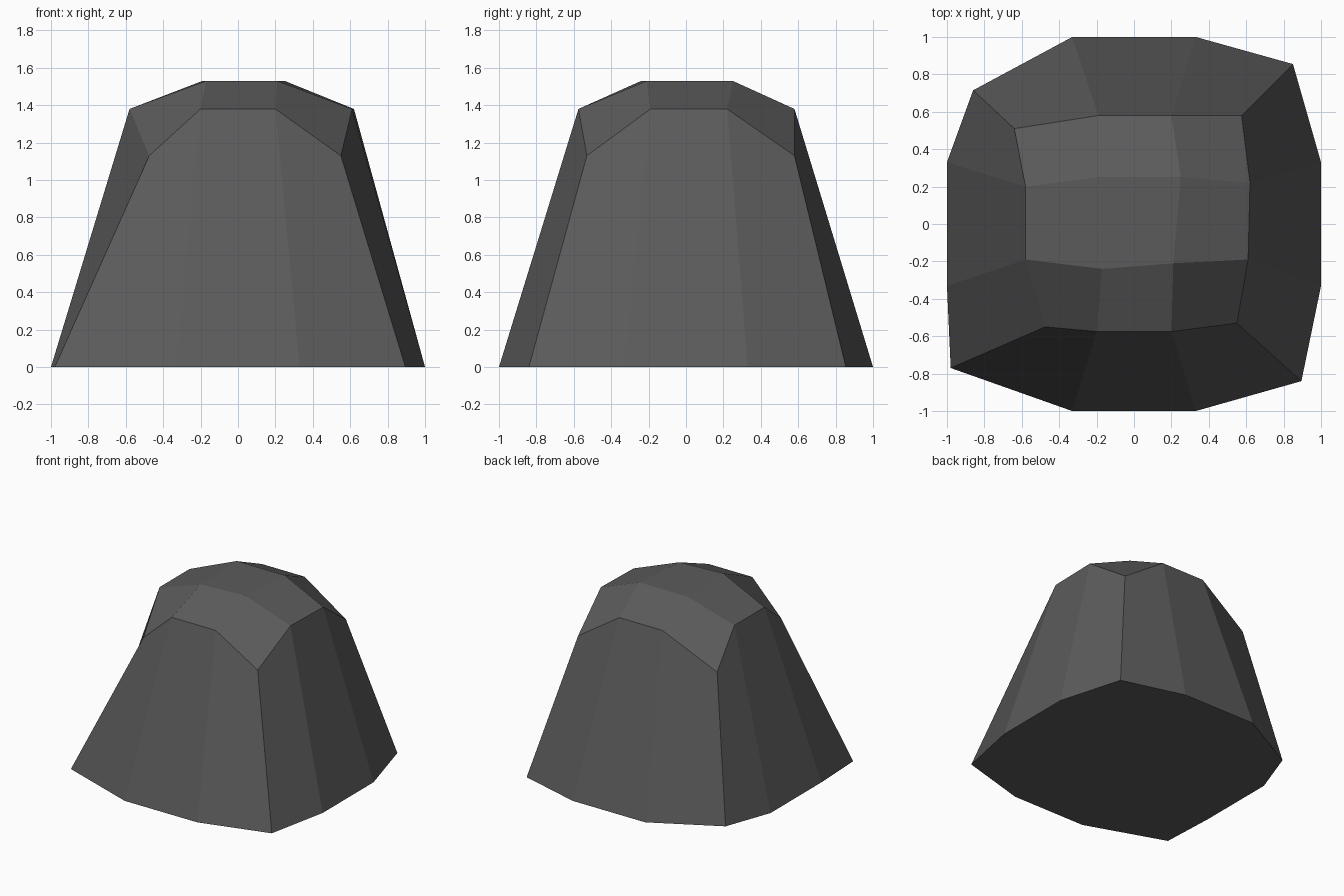
import bpy, bmesh

if "Cube" in bpy.data.objects:
    bpy.data.objects.remove(bpy.data.objects["Cube"])

# Crown: 4 x 4 grid of (x, y), rows from front to back
crown = [
    [(-0.475, -0.55), (-0.2, -0.575), (0.2, -0.575), (0.55, -0.53)],
    [(-0.58, -0.19), (-0.17, -0.24), (0.21, -0.21), (0.61, -0.19)],
    [(-0.58, 0.2), (-0.19, 0.25), (0.25, 0.25), (0.62, 0.22)],
    [(-0.64, 0.51), (-0.19, 0.58), (0.2, 0.58), (0.575, 0.58)],
]
# Foot outline, counter-clockwise from the front left corner
foot = [(-0.98, -0.77), (-0.33, -1), (0.33, -1), (0.895, -0.84),
        (1, -0.33), (1, 0.33), (0.85, 0.855), (0.33, 1),
        (-0.33, 1), (-0.86, 0.715), (-1, 0.33), (-1, -0.33)]
# Height depends on how many grid borders a point lies on
heights = (1.53, 1.38, 1.13)

bm = bmesh.new()
g = [[bm.verts.new((x, y, heights[(i in (0, 3)) + (j in (0, 3))]))
      for j, (x, y) in enumerate(row)] for i, row in enumerate(crown)]
base = [bm.verts.new((x, y, 0)) for x, y in foot]

# Domed top
for i in range(3):
    for j in range(3):
        bm.faces.new((g[i][j], g[i][j + 1], g[i + 1][j + 1], g[i + 1][j]))

# Sloping walls between the crown border and the foot
rim = g[0][:3] + [g[i][3] for i in range(3)] + g[3][:0:-1] + [g[i][0] for i in (3, 2, 1)]
for k in range(12):
    n = (k + 1) % 12
    bm.faces.new((base[k], base[n], rim[n], rim[k]))

# Flat underside
bm.faces.new(base[::-1])
bmesh.ops.recalc_face_normals(bm, faces=bm.faces)

mesh = bpy.data.meshes.new("boulder")
bm.to_mesh(mesh)
bm.free()
mat = bpy.data.materials.new("dark grey stone")
mat.diffuse_color = (0.105, 0.105, 0.105, 1)
mat.use_nodes = True
mat.node_tree.nodes["Principled BSDF"].inputs["Base Color"].default_value = mat.diffuse_color
mesh.materials.append(mat)
bpy.context.collection.objects.link(bpy.data.objects.new("boulder", mesh))
